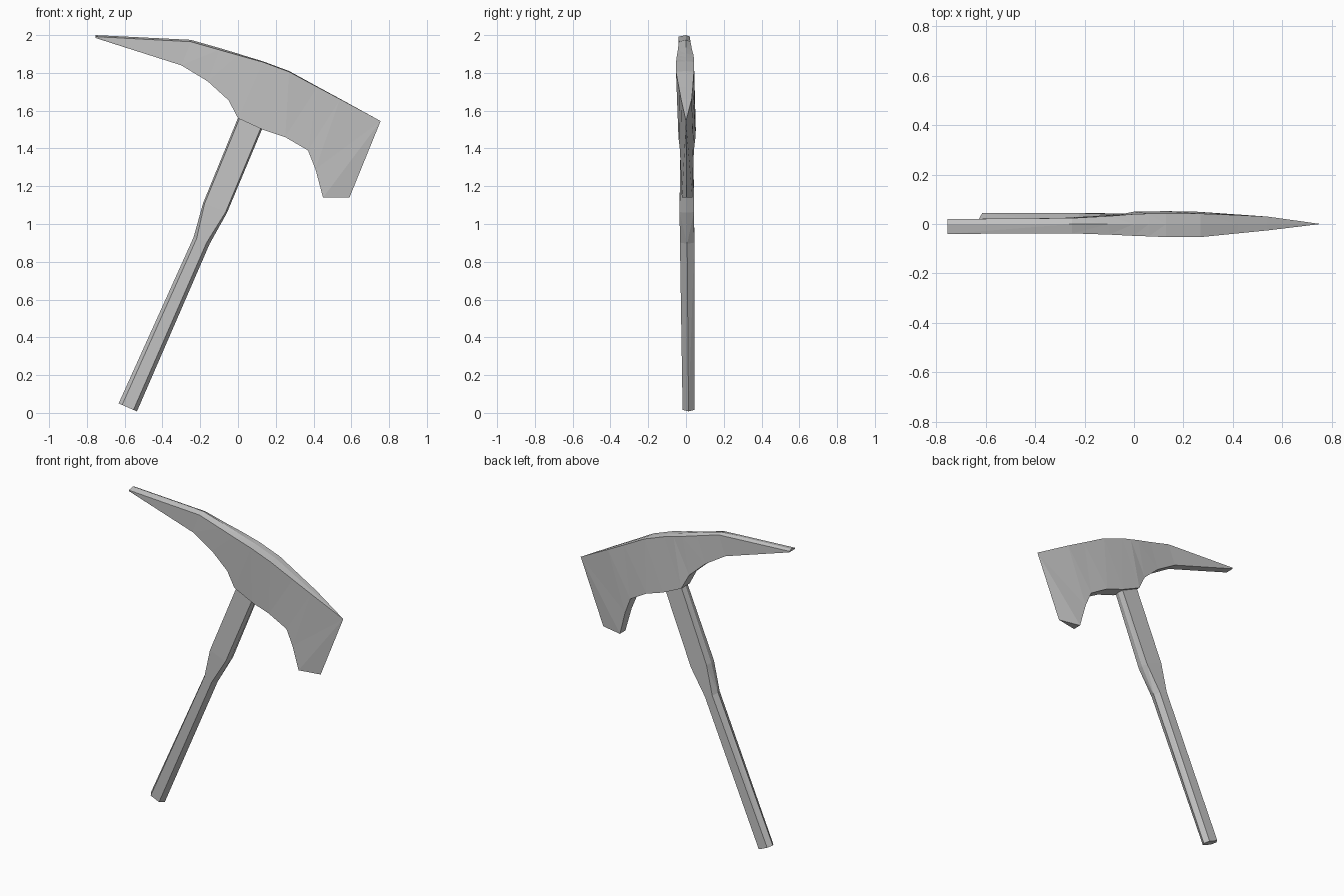
import bpy, bmesh

grey = bpy.data.materials.new("plain grey")
grey.diffuse_color = (0.55, 0.55, 0.55, 1)


def loft(name, rings, tip=None):
    """Skin closed rings of points, optionally ending in a single point."""
    bm = bmesh.new()
    loops = [[bm.verts.new(p) for p in ring] for ring in rings]
    n = len(rings[0])
    for a, b in zip(loops, loops[1:]):
        for i in range(n):
            j = (i + 1) % n
            bm.faces.new((a[i], a[j], b[j], b[i]))
    bm.faces.new(loops[0])
    if tip:
        point = bm.verts.new(tip)
        for i in range(n):
            bm.faces.new((loops[-1][i], loops[-1][(i + 1) % n], point))
    else:
        bm.faces.new(loops[-1])
    bmesh.ops.remove_doubles(bm, verts=bm.verts, dist=0.0005)
    bmesh.ops.triangulate(bm, faces=[f for f in bm.faces if len(f.verts) == 4])
    bmesh.ops.recalc_face_normals(bm, faces=bm.faces)
    mesh = bpy.data.meshes.new(name)
    bm.to_mesh(mesh)
    bm.free()
    mesh.materials.append(grey)
    obj = bpy.data.objects.new(name, mesh)
    bpy.context.collection.objects.link(obj)
    return obj


# Head stations: top x, z; bottom x, z; front y at top, bottom; back y at
# top, bottom; drop of the top edges below the ridge
head = [
    (-0.755, 2.00, -0.755, 1.985, -0.040, -0.038, 0.020, 0.020, 0.008),
    (-0.25, 1.975, -0.30, 1.84, -0.038, -0.036, 0.024, 0.024, 0.010),
    (-0.10, 1.932, -0.16, 1.755, -0.043, -0.037, 0.032, 0.032, 0.010),
    (0.00, 1.902, -0.05, 1.655, -0.048, -0.038, 0.040, 0.040, 0.008),
    (0.06, 1.883, 0.00, 1.56, -0.050, -0.038, 0.042, 0.050, 0.006),
    (0.13, 1.862, 0.13, 1.50, -0.053, -0.040, 0.042, 0.052, 0.004),
    (0.27, 1.81, 0.25, 1.46, -0.053, -0.040, 0.042, 0.050, 0.004),
    (0.42, 1.728, 0.37, 1.39, -0.038, -0.032, 0.036, 0.042, 0.003),
    (0.54, 1.663, 0.41, 1.29, -0.026, -0.028, 0.030, 0.038, 0.002),
    (0.755, 1.545, 0.45, 1.14, 0.000, -0.022, 0.000, 0.034, 0.000),
]
rings = []
for tx, tz, bx, bz, ft, fb, bt, bb, drop in head:
    rings.append([(tx, 0, tz), (tx, ft, tz - drop), (bx, fb, bz),
                  (bx, bb, bz), (tx, bt, tz - drop)])
# The blade closes to a sharp edge
loft("axe_head", rings, tip=(0.59, 0.004, 1.14))

# Handle stations: left x, z; right x, z; front y, back y; flat face share
handle = [
    (-0.632, 0.05, -0.535, 0.008, -0.018, 0.045, 0.62),
    (-0.235, 0.93, -0.150, 0.895, -0.032, 0.044, 0.62),
    (-0.185, 1.11, -0.058, 1.06, -0.034, 0.043, 0.88),
    (0.028, 1.63, 0.160, 1.58, -0.026, 0.035, 0.88),
]
rings = []
for lx, lz, rx, rz, yf, yb, share in handle:
    def at(u, y):
        t = (u + 1) / 2
        return (lx + (rx - lx) * t, y, lz + (rz - lz) * t)
    mid = (yf + yb) / 2
    rings.append([at(-1, mid), at(-share, yf), at(share, yf),
                  at(1, mid), at(share, yb), at(-share, yb)])
loft("handle", rings)
